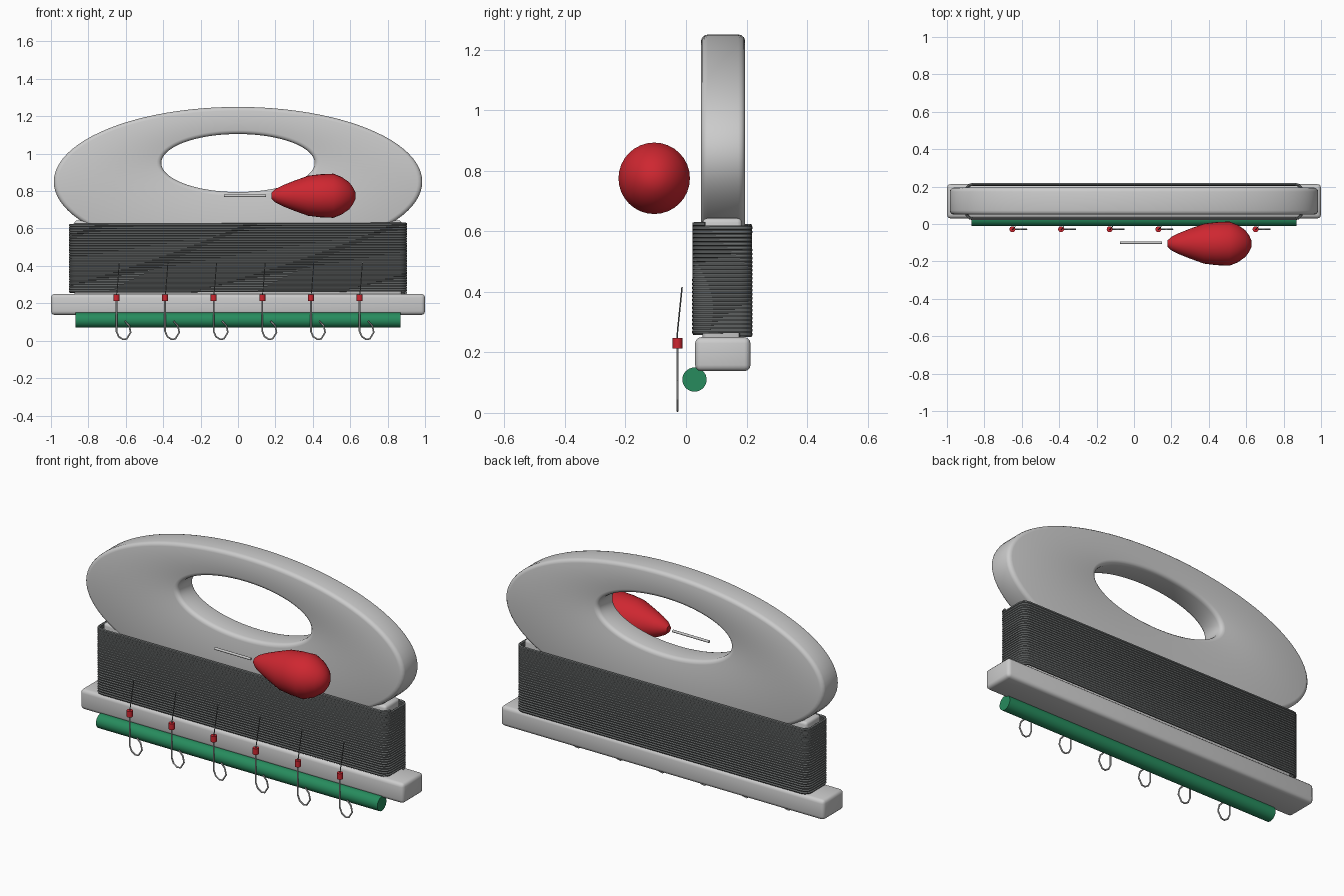
import bpy, bmesh, math
from mathutils import Vector

if "Cube" in bpy.data.objects:
    bpy.data.objects.remove(bpy.data.objects["Cube"])


def material(name, color):
    m = bpy.data.materials.new(name)
    m.diffuse_color = color
    m.use_nodes = True
    m.node_tree.nodes["Principled BSDF"].inputs["Base Color"].default_value = m.diffuse_color
    return m


RED = material("red", (0.62, 0.02, 0.03, 1))
GREEN = material("green", (0.02, 0.26, 0.11, 1))
DARK = material("line_grey", (0.16, 0.17, 0.17, 1))


def finish(ob, name, mat=None, bevel=0, segments=3):
    ob.name = name
    if mat:
        ob.data.materials.append(mat)
    bpy.ops.object.select_all(action='DESELECT')
    bpy.context.view_layer.objects.active = ob
    ob.select_set(True)
    if bevel:
        b = ob.modifiers.new("bevel", 'BEVEL')
        b.width, b.segments = bevel, segments
        b.limit_method, b.angle_limit = 'ANGLE', math.radians(40)
        bpy.ops.object.modifier_apply(modifier="bevel")
    if ob.type == 'MESH':
        bpy.ops.object.shade_smooth_by_angle(angle=math.radians(35))
    return ob


def mesh_object(bm, name, mat=None, bevel=0):
    bmesh.ops.recalc_face_normals(bm, faces=bm.faces)
    me = bpy.data.meshes.new(name)
    bm.to_mesh(me)
    bm.free()
    ob = bpy.data.objects.new(name, me)
    bpy.context.collection.objects.link(ob)
    return finish(ob, name, mat, bevel)


def box(name, lo, hi, bevel):
    lo, hi = Vector(lo), Vector(hi)
    bpy.ops.mesh.primitive_cube_add(size=1, location=(lo + hi) / 2)
    ob = bpy.context.object
    ob.scale = hi - lo
    bpy.ops.object.transform_apply(location=False, rotation=False, scale=True)
    return finish(ob, name, None, bevel)


def cylinder(name, center, r, length, along_x, mat=None, sides=24):
    rot = (0, math.pi / 2, 0) if along_x else (0, 0, 0)
    bpy.ops.mesh.primitive_cylinder_add(vertices=sides, radius=r, depth=length,
                                        location=center, rotation=rot)
    return finish(bpy.context.object, name, mat)


def wire(name, points, r, mat=None, res=1):
    cu = bpy.data.curves.new(name, 'CURVE')
    cu.dimensions = '3D'
    cu.bevel_depth, cu.bevel_resolution, cu.use_fill_caps = r, res, True
    sp = cu.splines.new('POLY')
    sp.points.add(len(points) - 1)
    for p, co in zip(sp.points, points):
        p.co = (*co, 1)
    ob = bpy.data.objects.new(name, cu)
    bpy.context.collection.objects.link(ob)
    bpy.ops.object.select_all(action='DESELECT')
    bpy.context.view_layer.objects.active = ob
    ob.select_set(True)
    bpy.ops.object.convert(target='MESH')
    return finish(bpy.context.object, name, mat)


# Oval handle with an offset oval grip hole
bm = bmesh.new()
N = 96
rings = []
for y in (0.05, 0.195):
    for a, b, zc in ((0.985, 0.40, 0.85), (0.41, 0.155, 0.95)):
        rings.append([bm.verts.new((a * math.cos(2 * math.pi * i / N), y,
                                    zc + b * math.sin(2 * math.pi * i / N)))
                      for i in range(N)])
fo, fi, bo, bi = rings
for p, q in ((fo, fi), (fi, bi), (bi, bo), (bo, fo)):
    for i in range(N):
        j = (i + 1) % N
        bm.faces.new((p[i], p[j], q[j], q[i]))
mesh_object(bm, "handle", None, 0.022)

# Spool core and foot bar
box("spool_core", (-0.875, 0.055, 0.2), (0.875, 0.185, 0.643), 0.015)
box("foot_bar", (-1, 0.03, 0.138), (1, 0.213, 0.25), 0.02)

# Line wound round the core as a helix on a rounded rectangle
r, turns, z0, z1 = 0.0078, 28, 0.257, 0.624
hx, hy, rad = 0.897, 0.092, 0.035
loop = []
for sx, sy, start in ((1, 1, 0), (-1, 1, 90), (-1, -1, 180), (1, -1, 270)):
    for k in range(4):
        t = math.radians(start + 30 * k)
        loop.append(Vector((sx * (hx - rad) + rad * math.cos(t),
                            0.12 + sy * (hy - rad) + rad * math.sin(t), 0)))
steps = [(loop[(i + 1) % len(loop)] - loop[i]).length for i in range(len(loop))]
total, run, path = sum(steps), 0, []
for turn in range(turns):
    run = 0
    for p, s in zip(loop, steps):
        path.append((p.x, p.y, z0 + (z1 - z0) * (turn + run / total) / turns))
        run += s
wire("wound_line", path, r, DARK)

# Green foam rod under the foot bar
cylinder("foam_rod", (0, 0.028, 0.11), 0.04, 1.74, True, GREEN, 32)

# Pear-shaped float, lathed about the x axis
bm = bmesh.new()
profile = [(0.18, 0.018), (0.20, 0.036), (0.24, 0.056), (0.30, 0.08), (0.375, 0.107),
           (0.44, 0.115), (0.51, 0.118), (0.555, 0.1), (0.595, 0.072), (0.615, 0.045),
           (0.627, 0.02)]
M = 32
prev = None
for x, pr in profile:
    ring = [bm.verts.new((x, -0.105 + pr * math.cos(2 * math.pi * i / M),
                          0.775 + pr * math.sin(2 * math.pi * i / M))) for i in range(M)]
    if prev:
        for i in range(M):
            j = (i + 1) % M
            bm.faces.new((prev[i], prev[j], ring[j], ring[i]))
    else:
        bm.faces.new(ring)
    prev = ring
bm.faces.new(prev)
mesh_object(bm, "float_body", RED)
cylinder("float_stem", (0.038, -0.1, 0.775), 0.007, 0.226, True, None, 12)

# Six hooks, each with a red bead and a leader line
hook = [(0, 0.245), (0, 0.05), (0.012, 0.022), (0.035, 0.007), (0.055, 0.01),
        (0.076, 0.045), (0.068, 0.08), (0.045, 0.105)]
for i in range(6):
    x = -0.65 + 0.26 * i
    wire(f"hook_{i + 1}", [(x + dx, -0.028, z) for dx, z in hook], 0.0045)
    cylinder(f"hook_bead_{i + 1}", (x, -0.028, 0.23), 0.016, 0.034, False, RED, 16)
    wire(f"leader_{i + 1}", [(x, -0.029, 0.24), (x + 0.004, -0.028, 0.27),
                             (x + 0.015, -0.013, 0.415)], 0.0025, DARK)
